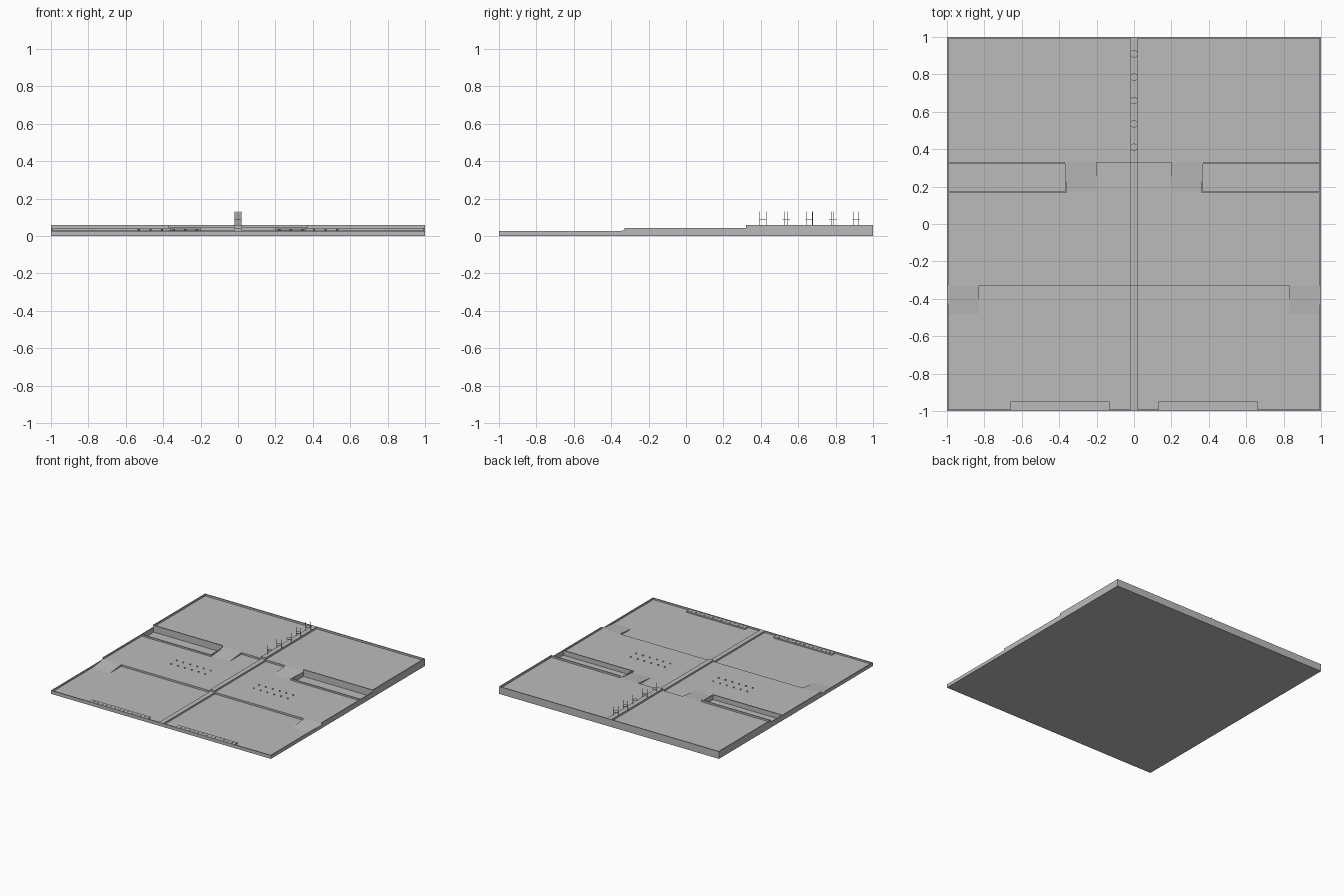
import bpy, bmesh, math
from mathutils import Vector

cube = bpy.data.objects.get("Cube")
if cube:
    bpy.data.objects.remove(cube, do_unlink=True)

grey = bpy.data.materials.new("plain_grey")
grey.use_nodes = True
COLOUR = (0.5, 0.5, 0.5, 1)
grey.diffuse_color = COLOUR
grey.node_tree.nodes["Principled BSDF"].inputs["Base Color"].default_value = COLOUR

FLOOR = (0.015, 0.03, 0.045)   # terrace floors, front to back
RIM = (0.028, 0.043, 0.06)     # wall tops, front to back
BOUNDS = (-1, -0.33, 0.33, 1)  # terrace limits along y
T = 0.008                      # wall thickness


def finish(bm, name):
    bmesh.ops.recalc_face_normals(bm, faces=bm.faces)
    mesh = bpy.data.meshes.new(name)
    bm.to_mesh(mesh)
    bm.free()
    mesh.materials.append(grey)
    obj = bpy.data.objects.new(name, mesh)
    bpy.context.collection.objects.link(obj)
    return obj


def prism(bm, x0, x1, profile):
    """Extrude a (y, z) profile from x0 to x1."""
    face = bm.faces.new([bm.verts.new((x0, y, z)) for y, z in profile])
    out = bmesh.ops.extrude_face_region(bm, geom=[face])
    moved = [v for v in out["geom"] if isinstance(v, bmesh.types.BMVert)]
    bmesh.ops.translate(bm, verts=moved, vec=(x1 - x0, 0, 0))


def box(bm, x0, x1, y0, y1, z0, z1):
    prism(bm, x0, x1, [(y0, z0), (y1, z0), (y1, z1), (y0, z1)])


def cylinder(bm, centre, radius, depth, sides=12):
    out = bmesh.ops.create_cone(bm, cap_ends=True, segments=sides,
                                radius1=radius, radius2=radius, depth=depth)
    bmesh.ops.translate(bm, verts=out["verts"], vec=centre)


def stepped(heights):
    """Stepped side profile following the three terraces."""
    points = [(-1, 0), (1, 0)]
    for i in (2, 1, 0):
        points += [(BOUNDS[i + 1], heights[i]), (BOUNDS[i], heights[i])]
    return points


# Terraces
bm = bmesh.new()
box(bm, -1, 1, -1, -0.33, 0, FLOOR[0])
box(bm, -1, 1, -0.33, 0.175, 0, FLOOR[1])
box(bm, -0.2, 0.2, 0.175, 0.33, 0, FLOOR[1])
box(bm, -1, 1, 0.33, 1, 0, FLOOR[2])
finish(bm, "terraces")

# Ramps joining the terraces, and sunken channel floors
ramps, channels = bmesh.new(), bmesh.new()
for side in (-1, 1):
    prism(ramps, side * 0.2, side * 0.37,
          [(0.175, 0), (0.33, 0), (0.33, FLOOR[2]), (0.175, FLOOR[1])])
    prism(ramps, side * 0.83, side * 0.995,
          [(-0.48, 0.01), (-0.33, 0.01), (-0.33, FLOOR[1]), (-0.48, FLOOR[0])])
    box(channels, side * 0.37, side, 0.175, 0.33, 0, 0.004)
finish(ramps, "ramps")
finish(channels, "channel_floors")

# Outer rim and channel walls
rim = bmesh.new()
for side in (-1, 1):
    prism(rim, side * (1 - T), side, stepped(RIM))
    box(rim, side * 0.37, side, 0.175 - T, 0.175, 0, RIM[1])
    box(rim, side * 0.37, side, 0.33 - T, 0.33, 0, RIM[2])
    box(rim, side * (0.37 - T), side * 0.37, 0.175 - T, 0.33, 0, RIM[1])
box(rim, -1, 1, -1, -1 + T, 0, RIM[0])
box(rim, -1, 1, 1 - T, 1, 0, RIM[2])
finish(rim, "rim_walls")

# Dividing ridge along the middle
bm = bmesh.new()
prism(bm, -0.02, 0.02, stepped(RIM))
finish(bm, "centre_ridge")

# Front ledges with rows of round studs
ledges, studs = bmesh.new(), bmesh.new()
for side in (-1, 1):
    box(ledges, side * 0.13, side * 0.66, -0.995, -0.95, 0, RIM[0] - 0.003)
    for i in range(13):
        cylinder(studs, (side * (0.165 + i * 0.0385), -0.972, 0.0255), 0.009, 0.004)
    # Two rows of small pegs on the middle terrace
    for i in range(6):
        for row in (-0.11, -0.04):
            cylinder(studs, (side * (0.22 + i * 0.062), row, 0.033), 0.006, 0.008, 8)
finish(ledges, "front_ledges")
finish(studs, "studs")

# Row of five posts pairs, each joined by a thin disc
bm = bmesh.new()
for i in range(5):
    y = 0.41 + i * 0.125
    angle = math.radians(75 if i % 2 == 0 else 20) * (1 - 0.1 * i)
    cylinder(bm, (0, y, 0.087), 0.02, 0.003, 16)
    for end in (-1, 1):
        offset = Vector((math.cos(angle), math.sin(angle), 0)) * 0.019 * end
        cylinder(bm, offset + Vector((0, y, 0.095)), 0.0015, 0.07, 6)
finish(bm, "ridge_posts")
